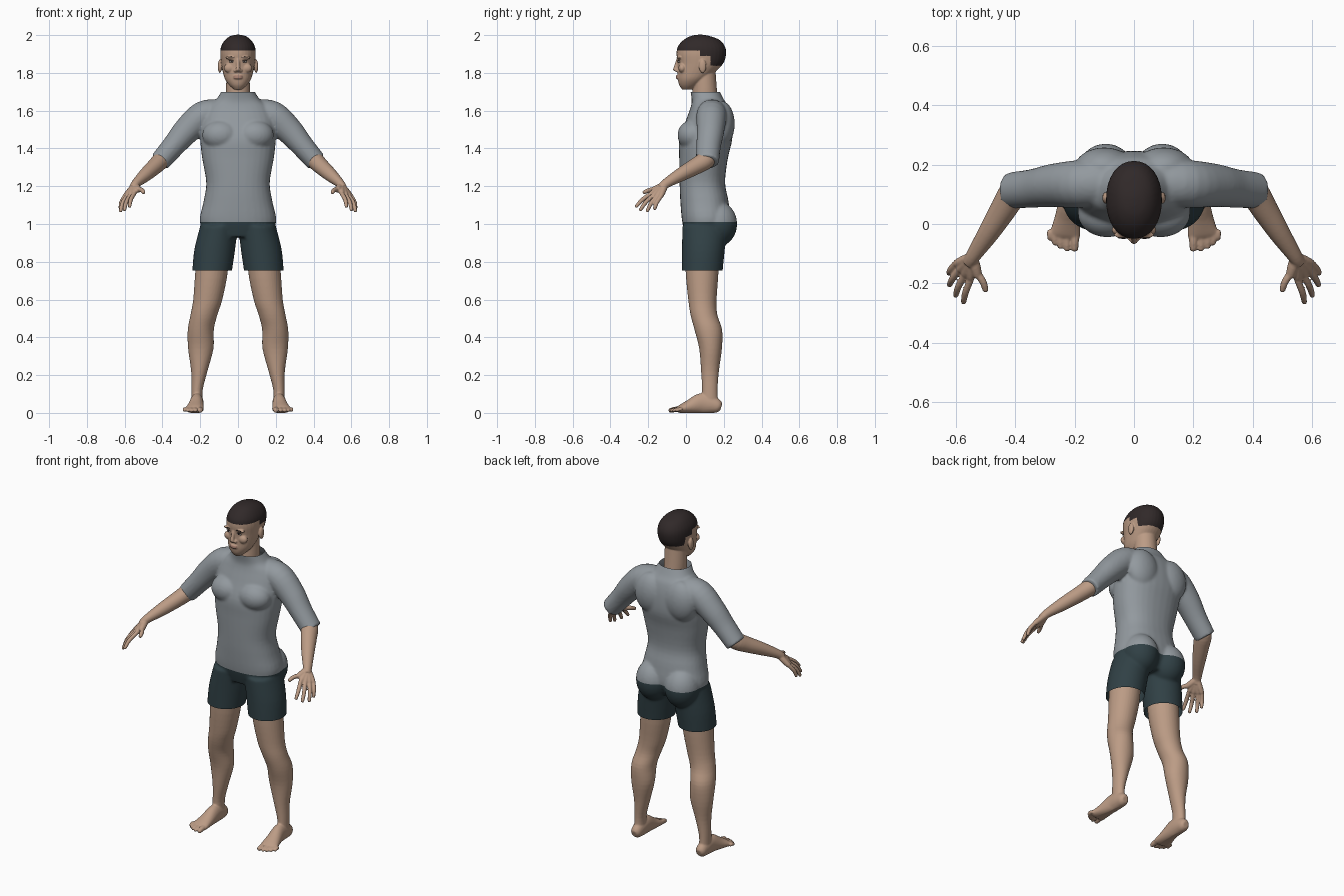
import bpy, bmesh, math
from mathutils import Vector, Matrix

default_cube = bpy.data.objects.get("Cube")
if default_cube:
    bpy.data.objects.remove(default_cube, do_unlink=True)

X_AXIS, Y_AXIS, Z_AXIS = Vector((1, 0, 0)), Vector((0, 1, 0)), Vector((0, 0, 1))


def material(name, colour):
    mat = bpy.data.materials.new(name)
    mat.use_nodes = True
    rgba = (*colour, 1)
    mat.diffuse_color = rgba
    shader = next(n for n in mat.node_tree.nodes if n.type == 'BSDF_PRINCIPLED')
    shader.inputs["Base Color"].default_value = rgba
    shader.inputs["Roughness"].default_value = 0.8
    return mat


SKIN = material("skin", (0.50, 0.33, 0.235))
SHIRT = material("grey shirt", (0.29, 0.32, 0.345))
SHORTS = material("dark teal shorts", (0.03, 0.052, 0.06))
HAIR = material("dark hair", (0.03, 0.022, 0.022))
LIPS = material("lips", (0.42, 0.24, 0.18))
EYE = material("eye white", (0.6, 0.56, 0.52))


def smooth_rows(rows, steps=4):
    """Catmull-Rom interpolation between section rows."""
    rows = [Vector(r) for r in rows]
    padded = [rows[0], *rows, rows[-1]]
    result = []
    for a, b, c, d in zip(padded, padded[1:], padded[2:], padded[3:]):
        for k in range(steps):
            t = k / steps
            result.append(b + (c - a) * (t / 2)
                          + (a * 2 - b * 5 + c * 4 - d) * (t * t / 2)
                          + (b * 3 - a - c * 3 + d) * (t ** 3 / 2))
    return result + [rows[-1]]


def loft(bm, rows, ref=Y_AXIS, upright=False, power=2.0, sides=32):
    """Closed tube through rows of x, y, z, radius, radius along ref."""
    rows = smooth_rows(rows)
    rings = []
    for i, row in enumerate(rows):
        centre = Vector(row[:3])
        ahead, behind = rows[min(i + 1, len(rows) - 1)], rows[max(i - 1, 0)]
        tangent = (Vector(ahead[:3]) - Vector(behind[:3])).normalized()
        if upright:
            u, v = X_AXIS, Y_AXIS
        else:
            v = (ref - tangent * ref.dot(tangent)).normalized()
            u = v.cross(tangent)
        ring = []
        for k in range(sides):
            angle = math.tau * k / sides
            c, s = math.cos(angle), math.sin(angle)
            p = math.copysign(abs(c) ** (2 / power), c) * row[3]
            q = math.copysign(abs(s) ** (2 / power), s) * row[4]
            ring.append(bm.verts.new(centre + u * p + v * q))
        rings.append(ring)
    for low, high in zip(rings, rings[1:]):
        for k in range(sides):
            n = (k + 1) % sides
            bm.faces.new((low[k], low[n], high[n], high[k]))
    bm.faces.new(rings[0])
    bm.faces.new(rings[-1])


def trunk(bm, profile, power):
    """Upright loft from rows of height, half width, front y, back y."""
    loft(bm, [(0, (f + b) / 2, z, w, (b - f) / 2) for z, w, f, b in profile],
         upright=True, power=power)


def digit(bm, base, tip, r, bend=(0, 0, 0), ref=Y_AXIS):
    """Finger or toe with a rounded tip."""
    a, b = Vector(base), Vector(tip)
    mid = (a + b) / 2 + Vector(bend)
    near = b + (mid - b) * 0.15
    loft(bm, [(*a, r, r), (*mid, r, r), (*near, r * .8, r * .8), (*b, r * .4, r * .4)],
         ref=ref, sides=12)


def ball(bm, centre, radii):
    bmesh.ops.create_uvsphere(bm, u_segments=24, v_segments=16, radius=1,
                              matrix=Matrix.Translation(centre) @ Matrix.Diagonal((*radii, 1)))


def mirror(bm):
    copy = bmesh.ops.duplicate(bm, geom=bm.verts[:] + bm.edges[:] + bm.faces[:])["geom"]
    for v in copy:
        if isinstance(v, bmesh.types.BMVert):
            v.co.x *= -1


def make(name, bm, *mats):
    bmesh.ops.recalc_face_normals(bm, faces=bm.faces[:])
    mesh = bpy.data.meshes.new(name)
    bm.to_mesh(mesh)
    bm.free()
    for mat in mats:
        mesh.materials.append(mat)
    mesh.shade_smooth()
    obj = bpy.data.objects.new(name, mesh)
    bpy.context.collection.objects.link(obj)
    return obj


def fuse(name, bm, voxel, passes, *mats):
    """Weld overlapping volumes into one soft skin."""
    obj = make(name, bm)
    remesh = obj.modifiers.new("weld", 'REMESH')
    remesh.mode, remesh.voxel_size = 'VOXEL', voxel
    soften = obj.modifiers.new("soften", 'SMOOTH')
    soften.factor, soften.iterations = 0.5, passes
    bpy.context.view_layer.update()
    graph = bpy.context.evaluated_depsgraph_get()
    mesh = bpy.data.meshes.new_from_object(obj.evaluated_get(graph))
    obj.modifiers.clear()
    obj.data = mesh
    mesh.materials.clear()
    for mat in mats:
        mesh.materials.append(mat)
    mesh.shade_smooth()
    return obj


# Clothed body: sleeves, chest, buttocks and short legs, then the trunk
body = bmesh.new()
loft(body, [(.08, .14, 1.6, .06, .07), (.18, .135, 1.575, .078, .08), (.27, .13, 1.496, .072, .073),
            (.34, .12, 1.415, .061, .065), (.415, .113, 1.328, .055, .061)])
ball(body, (.09, .035, 1.47), (.1, .08, .08))
ball(body, (.095, .168, 1.0), (.1, .103, .12))
ball(body, (.1, .19, 1.53), (.1, .068, .12))
loft(body, [(.1, .1, .99, .1, .12), (.124, .092, .86, .108, .113), (.139, .085, .73, .104, .107)],
     upright=True)
mirror(body)
trunk(body, [(.93, .15, .0, .2), (1.01, .202, -.02, .235), (1.12, .182, -.03, .225),
             (1.22, .168, -.034, .207), (1.35, .19, -.036, .222), (1.45, .2, -.035, .245),
             (1.55, .195, .0, .242), (1.62, .165, .025, .225), (1.66, .115, .03, .2),
             (1.72, .078, .02, .17)], 2.3)
clothes = fuse("shirt", body, .008, 5, SHIRT)


def slice_between(source, low, high):
    bm = bmesh.new()
    bm.from_mesh(source)
    for height, side in ((low, -1), (high, 1)):
        bmesh.ops.bisect_plane(bm, geom=bm.verts[:] + bm.edges[:] + bm.faces[:],
                               plane_co=(0, 0, height), plane_no=(0, 0, side), clear_outer=True)
    return bm


# Cut the clothes at the hems
HEM, CUFF, COLLAR = 1.01, .755, 1.7
shorts = make("shorts", slice_between(clothes.data, CUFF, HEM), SHORTS)
upper = slice_between(clothes.data, HEM, COLLAR)
upper.to_mesh(clothes.data)
upper.free()

# Legs with feet and toes
legs = bmesh.new()
loft(legs, [(.135, .085, .88, .08, .085), (.14, .085, .75, .086, .087), (.16, .087, .6, .077, .075),
            (.18, .095, .52, .071, .071), (.197, .118, .44, .069, .073), (.197, .13, .34, .067, .06),
            (.205, .127, .22, .043, .047), (.217, .126, .12, .03, .041), (.217, .125, .04, .03, .045)],
     upright=True)
loft(legs, [(.217, .186, .03, .018, .02), (.217, .17, .035, .03, .035), (.217, .13, .045, .034, .048),
            (.218, .08, .05, .036, .054), (.224, .02, .033, .043, .037), (.231, -.03, .02, .051, .022),
            (.233, -.045, .016, .048, .014)], ref=Z_AXIS)
for x, y, r in ((.2, -.092, .015), (.226, -.092, .0115), (.248, -.084, .011),
                (.267, -.072, .0105), (.283, -.055, .0105)):
    digit(legs, (x, -.02, .02), (x, y, .011), r, (0, 0, .003), Z_AXIS)
mirror(legs)
leg_obj = fuse("legs_and_feet", legs, .005, 3, SKIN)
for v in leg_obj.data.vertices:
    v.co.z = max(v.co.z, 0)

# Forearms with hands and fingers
arms = bmesh.new()
loft(arms, [(.37, .12, 1.38, .045, .047), (.405, .105, 1.34, .047, .05), (.44, .05, 1.305, .043, .045),
            (.49, -.03, 1.26, .036, .036), (.54, -.105, 1.215, .024, .026), (.555, -.13, 1.19, .022, .024)])
wrist = (.545, -.11, 1.205)
for knuckle, tip in (((.55, -.187, 1.16), (.575, -.268, 1.088)), ((.572, -.174, 1.151), (.602, -.245, 1.07)),
                     ((.59, -.156, 1.146), (.623, -.208, 1.063)), ((.602, -.135, 1.143), (.624, -.168, 1.075))):
    digit(arms, wrist, knuckle, .017)
    digit(arms, knuckle, tip, .0115, (.005, -.003, .005))
digit(arms, wrist, (.525, -.18, 1.178), .019)
digit(arms, (.532, -.16, 1.185), (.498, -.228, 1.165), .0125, (-.006, 0, .004))
mirror(arms)
fuse("forearms_and_hands", arms, .004, 3, SKIN)

# Head with ears, nose, brow, lips and neck
head = bmesh.new()
ball(head, (.096, .088, 1.835), (.011, .02, .036))
ball(head, (.036, -.036, 1.88), (.032, .013, .009))
ball(head, (.013, -.046, 1.812), (.01, .011, .009))
ball(head, (.045, -.02, 1.825), (.03, .02, .025))
mirror(head)
trunk(head, [(1.64, .062, .03, .17), (1.72, .063, .036, .163), (1.83, .06, .035, .155)], 2)
trunk(head, [(1.712, .022, -.02, .03), (1.735, .047, -.036, .07), (1.765, .068, -.043, .11),
             (1.8, .079, -.044, .15), (1.85, .089, -.044, .197), (1.9, .094, -.05, .212),
             (1.94, .089, -.043, .206), (1.975, .068, -.012, .177), (1.995, .04, .025, .125),
             (2.002, .01, .06, .09)], 2.15)
loft(head, [(0, -.042, 1.875, .009, .008), (0, -.052, 1.84, .01, .01), (0, -.056, 1.816, .013, .012),
            (0, -.046, 1.806, .01, .008)], ref=Y_AXIS, upright=True, sides=16)
for height in (1.783, 1.773):
    ball(head, (0, -.043, height), (.024, .011, .006))
skull = fuse("head", head, .004, 3, SKIN, HAIR, LIPS)


def hairline(y):
    return 1.917 if y < .075 else 1.89 if y < .13 else 1.838


for face in skull.data.polygons:
    x, y, z = face.center
    if z > hairline(y):
        face.material_index = 1
    elif abs(x) < .023 and y < -.043 and abs(z - 1.778) < .01:
        face.material_index = 2


# Eyes and eyebrows
def face_pair(name, centre, radii, mat):
    bm = bmesh.new()
    ball(bm, centre, radii)
    mirror(bm)
    make(name, bm, mat)


face_pair("eyes", (.034, -.037, 1.859), (.014, .006, .005), EYE)
face_pair("irises", (.034, -.041, 1.859), (.005, .0035, .0045), HAIR)
face_pair("upper_eyelashes", (.034, -.039, 1.864), (.015, .005, .0015), HAIR)
face_pair("eyebrows", (.036, -.046, 1.883), (.018, .004, .0025), HAIR)
